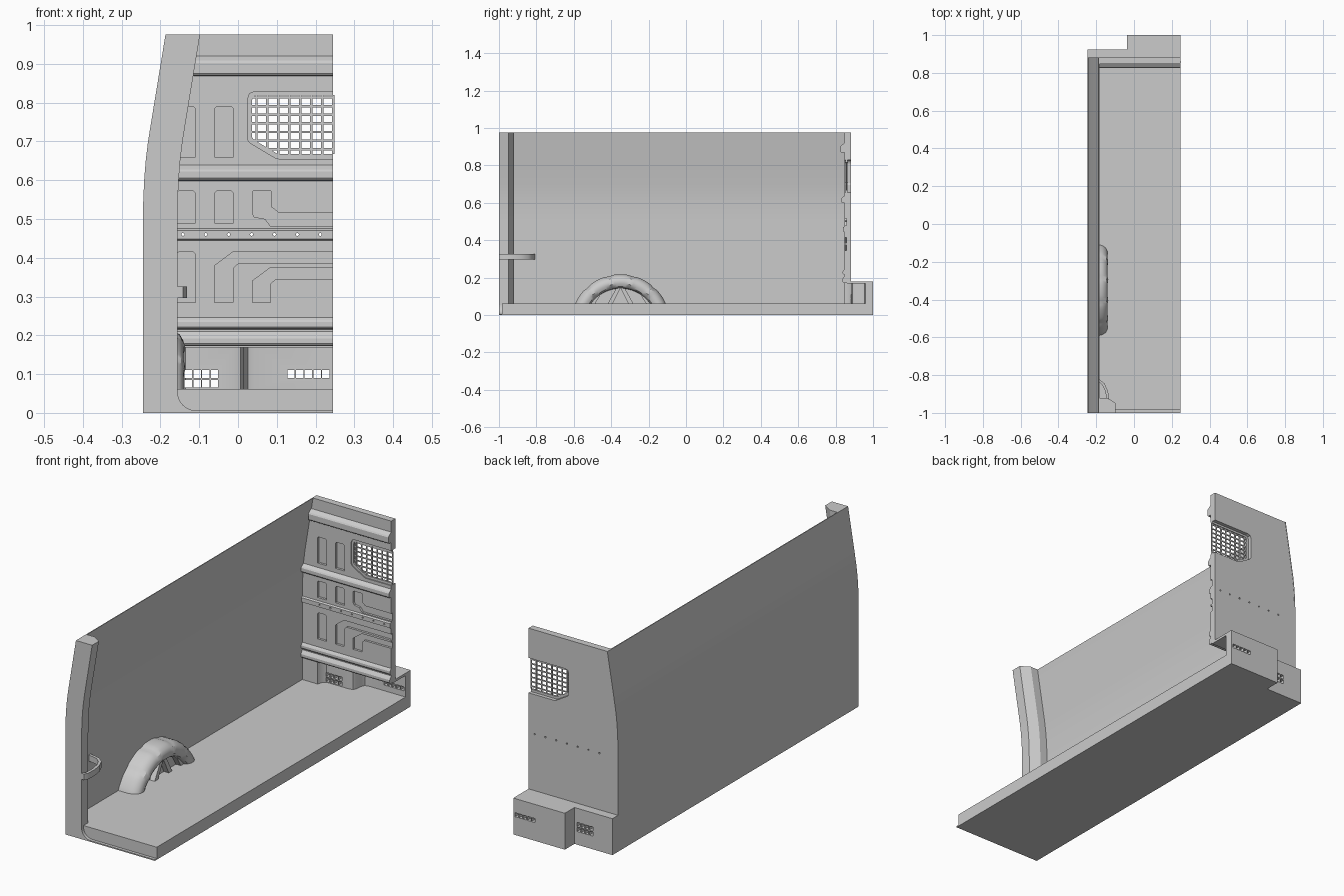
import bpy, bmesh, math
from mathutils import Vector

if "Cube" in bpy.data.objects:
    bpy.data.objects.remove(bpy.data.objects["Cube"])

RIGHT = 0.245
# side profile of the body shell: (x, z)
PROFILE = [(-.245, 0), (-.245, .5), (-.2445, .54), (-.242, .6), (-.238, .65), (-.232, .7),
           (-.219, .78), (-.187, .975)]


def outer_x(z):
    for (x0, z0), (x1, z1) in zip(PROFILE, PROFILE[1:]):
        if z <= z1:
            return x0 + (x1 - x0) * (z - z0) / (z1 - z0)
    return PROFILE[-1][0]


def prism(bm, pts, axis, a, b):
    """Extrude a 2D outline along an axis; pts are the two other axes in order."""
    def place(p, d):
        c = list(p)
        c.insert('xyz'.index(axis), d)
        return bm.verts.new(c)
    lo, hi = [place(p, a) for p in pts], [place(p, b) for p in pts]
    n = len(pts)
    bm.faces.new(lo)
    bm.faces.new(hi[::-1])
    for i in range(n):
        bm.faces.new((lo[i], hi[i], hi[(i + 1) % n], lo[(i + 1) % n]))


def box(bm, x0, x1, y0, y1, z0, z1):
    prism(bm, [(x0, y0), (x1, y0), (x1, y1), (x0, y1)], 'z', z0, z1)


def loft(bm, rings, closed=True, caps=True):
    rows = [[bm.verts.new(p) for p in r] for r in rings]
    n = len(rows[0])
    for a, b in zip(rows, rows[1:]):
        for i in range(n if closed else n - 1):
            j = (i + 1) % n
            bm.faces.new((a[i], a[j], b[j], b[i]))
    if caps:
        bm.faces.new(rows[0])
        bm.faces.new(rows[-1])


def finish(name, bm, smooth=False):
    bmesh.ops.recalc_face_normals(bm, faces=bm.faces)
    me = bpy.data.meshes.new(name)
    bm.to_mesh(me)
    bm.free()
    ob = bpy.data.objects.new(name, me)
    bpy.context.collection.objects.link(ob)
    bpy.ops.object.select_all(action='DESELECT')
    ob.select_set(True)
    bpy.context.view_layer.objects.active = ob
    if smooth:
        bpy.ops.object.shade_smooth_by_angle(angle=math.radians(32))
    return ob


def cut(ob, bm):
    cutter = finish("cutter", bm)
    cutter.hide_render = True
    bpy.context.view_layer.objects.active = ob
    mod = ob.modifiers.new("cut", 'BOOLEAN')
    mod.operation, mod.object, mod.solver = 'DIFFERENCE', cutter, 'EXACT'
    bpy.ops.object.modifier_apply(modifier="cut")
    bpy.data.objects.remove(cutter)


# side wall: thin curved sheet
bm = bmesh.new()
prism(bm, PROFILE + [(x + .004, z) for x, z in reversed(PROFILE)], 'y', -1, .882)
finish("side_wall", bm, True)

# rear door pillar, chamfered on its inner corner
bm = bmesh.new()
loft(bm, [[(x, -1, z), (x + .089, -1, z), (x + .089, -.948, z), (x + .045, -.92, z), (x, -.92, z)]
          for x, z in PROFILE])
finish("door_pillar", bm, True)

# door sill with rounded corner
bm = bmesh.new()
arc = [(-.108 - .048 * math.sin(t * math.pi / 16), .055 - .049 * math.cos(t * math.pi / 16)) for t in range(9)]
prism(bm, [(-.2, 0), (RIGHT, 0), (RIGHT, .006)] + arc + [(-.2, .055)], 'y', -1, -.98)
finish("door_sill", bm, True)

# floor slab
OUTLINE = [(RIGHT, 1), (-.037, 1), (-.037, .925), (-.245, .925)]
bm = bmesh.new()
prism(bm, [(-.245, -.985), (RIGHT, -.985)] + OUTLINE, 'z', 0, .062)
finish("floor", bm)

# stepped foot box behind the bulkhead, with vent slots
bm = bmesh.new()
prism(bm, OUTLINE + [(-.245, .847), (-.157, .847), (-.15, .87), (-.135, .885), (-.01, .885), (.006, .89),
                     (.014, .903), (.018, .94), (.026, .955), (.042, .96), (RIGHT, .96)], 'z', .06, .172)
foot = finish("foot_box_wall", bm, True)
bm = bmesh.new()
for i in range(5):
    for z in (.065, .09):
        x = -.16 + i * .0225
        if i:
            box(bm, x, x + .019, .87, .95, z, z + .02)
    x = .127 + i * .0225
    box(bm, x, x + .019, .94, 1.05, .09, .11)
cut(foot, bm)
bm = bmesh.new()
prism(bm, OUTLINE + [(-.245, .86), (RIGHT, .86)], 'z', .168, .18)
finish("foot_box_lid", bm)

# bulkhead panel with window opening, pressed recesses and small holes
FRONT, BACK = .848, .881
bm = bmesh.new()
prism(bm, [(RIGHT, .172), (outer_x(.172), .172)] + PROFILE[1:] + [(RIGHT, .975)], 'y', FRONT, BACK)
bulkhead = finish("bulkhead", bm)


def peg_holes():
    b = bmesh.new()
    for i in range(7):
        c = [(-.142 + i * .059 + .004 * math.cos(k * math.pi / 4), .46 + .004 * math.sin(k * math.pi / 4))
             for k in range(8)]
        prism(b, c, 'y', .8, .9)
    return b


bm = peg_holes()
E = .27
WINDOW = [(E, .828), (.042, .828), (.03, .823), (.025, .81), (.025, .705), (.031, .696), (.095, .658),
          (.105, .655), (E, .655)]
prism(bm, WINDOW, 'y', .8, .9)


def recess(pts):
    prism(bm, pts, 'y', .82, .859)


for z0, z1, cols in ((.66, .79, (-.158, -.06)), (.49, .572, (-.158, -.06)), (.285, .415, (-.158,))):
    for x in cols:
        recess([(x, z0), (x + .048, z0), (x + .048, z1 - .005), (x + .043, z1), (x + .005, z1), (x, z1 - .005)])
recess([(.037, .57), (.042, .574), (.082, .574), (.087, .57), (.087, .53), (.104, .517), (E, .517), (E, .48),
        (.085, .48), (.07, .5), (.042, .505), (.037, .515)])
for x, top in ((-.06, .415), (.037, .375)):
    recess([(x, .285), (x, top - .035), (x + .047, top), (E, top), (E, top - .03), (x + .06, top - .03),
            (x + .047, top - .042), (x + .047, .285)])
cut(bulkhead, bm)

# horizontal stiffening ribs on the bulkhead
RIBS = [(.868, .922, .826, .02), (.598, .64, .83, .018), (.215, .248, .838, .014), (.172, .212, .836, .02)]
bm = bmesh.new()
for z0, z1, y, slope in RIBS:
    prism(bm, [(.85, z0), (y + .004, z0 + .002), (y, z0 + .007), (y, z1 - slope), (y + .004, z1 - slope + .006),
               (.85, z1)], 'x', outer_x(z1) + .003, RIGHT)
finish("bulkhead_ribs", bm)
bm = bmesh.new()
prism(bm, [(.85, .443), (.84, .448), (.84, .47), (.85, .476)], 'x', -.242, RIGHT)
cut(finish("peg_strip", bm), peg_holes())

# window guard: rim and crossed bars
bm = bmesh.new()
rim_out = [(RIGHT, .828)] + WINDOW[1:-1] + [(RIGHT, .655)]
rim_in = [(RIGHT, .667), (.107, .667), (.1, .669), (.041, .704), (.036, .711), (.036, .806), (.039, .814),
          (.046, .818), (RIGHT, .818)]
prism(bm, rim_out + rim_in, 'y', .853, .863)
for i in range(8):
    x = .0475 + i * .0283
    low = .667 if x > .1 else .667 + (.1 - x) / .063 * .038
    box(bm, x - .003, x + .003, .856, .861, low, .82)
for i in range(7):
    z = .68 + i * .0222
    left = .036 if z > .705 else .036 + (.705 - z) / .038 * .063
    box(bm, left, RIGHT, .8565, .8605, z - .003, z + .003)
finish("window_guard", bm)

# wheel arch: rounded section swept over the floor, with three pressed waves
CY, CZ, R = -.35, -.048, .266
start = math.asin((.055 - CZ) / R)
SECTION = [(0, -.245), (0, -.19), (-.005, -.168), (-.016, -.15), (-.032, -.141), (-.05, -.14),
           (-.066, -.148), (-.074, -.162), (-.076, -.2)]
rings = []
N = 48
for i in range(N + 1):
    a = start - .05 + (math.pi - 2 * start + .1) * i / N
    wave = .004 * max(0, math.cos(i / N * 10 * math.pi)) ** 3
    rings.append([(x + (wave if k in (3, 4, 5) else 0), CY + (R + d - (wave if d > -.04 else 0)) * math.cos(a),
                   CZ + (R + d - (wave if d > -.04 else 0)) * math.sin(a))
                  for k, (d, x) in enumerate(SECTION)])
bm = bmesh.new()
loft(bm, rings, closed=False, caps=False)
finish("wheel_arch", bm, True)

# recessed arch face and its slanted spokes
bm = bmesh.new()
prism(bm, [(CY + .2 * math.cos(t), CZ + .2 * math.sin(t)) for t in
           [math.asin(.5) + (math.pi - 2 * math.asin(.5)) * i / 24 for i in range(25)]], 'x', -.243, -.19)
for s in (-1, 1):
    prism(bm, [(CY, .145), (CY + s * .022, .145), (CY + s * .072, .055), (CY + s * .045, .055)],
          'x', -.2, -.163)
    prism(bm, [(CY + s * .10, .12), (CY + s * .12, .11), (CY + s * .165, .055), (CY + s * .14, .055)],
          'x', -.2, -.163)
finish("wheel_arch_face", bm)

# grab handle: flat strap from the pillar curving back to the wall
bm = bmesh.new()
path = [Vector(p) for p in ((-.165, -1), (-.146, -.994), (-.139, -.98), (-.138, -.93), (-.145, -.885), (-.162, -.848),
                            (-.19, -.825), (-.243, -.815))]
rings = []
for i, p in enumerate(path):
    d = (path[min(i + 1, len(path) - 1)] - path[max(i - 1, 0)]).normalized()
    n = Vector((d.y, -d.x)) * .007
    q0, q1 = p + n, p - n
    rings.append([(q.x, max(q.y, -1), z) for q, z in ((q0, .296), (q0, .326), (q1, .326), (q1, .296))])
loft(bm, rings)
finish("grab_handle", bm, True)
